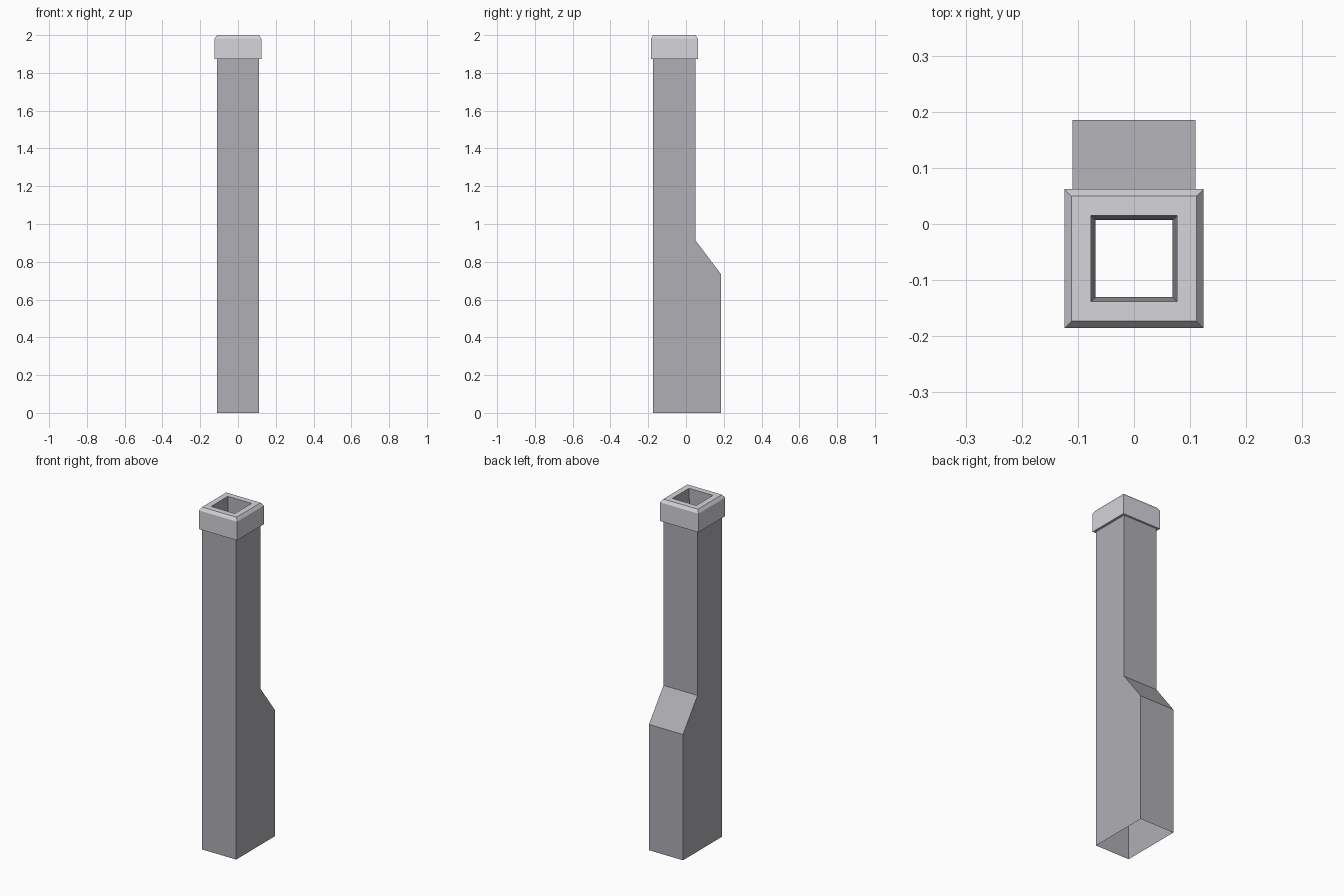
import bpy
import bmesh

if "Cube" in bpy.data.objects:
    bpy.data.objects.remove(bpy.data.objects["Cube"])


def make_object(name, bm, color):
    mesh = bpy.data.meshes.new(name)
    bm.to_mesh(mesh)
    bm.free()
    mat = bpy.data.materials.new(name + "_grey")
    mat.diffuse_color = (*color, 1)
    mat.use_nodes = True
    mat.node_tree.nodes["Principled BSDF"].inputs["Base Color"].default_value = mat.diffuse_color
    mesh.materials.append(mat)
    obj = bpy.data.objects.new(name, mesh)
    bpy.context.collection.objects.link(obj)
    return obj


def ring_tube(name, rings, cy, color):
    """Square rings (half width, z) joined by side walls."""
    bm = bmesh.new()
    loops = [[bm.verts.new((sx * r, cy + sy * r, z))
              for sx, sy in ((-1, -1), (1, -1), (1, 1), (-1, 1))]
             for r, z in rings]
    for a, b in zip(loops, loops[1:]):
        for i in range(4):
            j = (i + 1) % 4
            bm.faces.new((a[i], a[j], b[j], b[i]))
    return make_object(name, bm, color)


HALF_X = 0.11
CAP_BASE = 1.873
CAP_Y = -0.0615
DARK = (0.43, 0.43, 0.46)
LIGHT = (0.67, 0.66, 0.70)

# Chimney stack: side profile (y, z) spanned across x, open at top and bottom
profile = [(-0.174, 0), (0.185, 0), (0.185, 0.735), (0.051, 0.912),
           (0.051, CAP_BASE), (-0.174, CAP_BASE)]
bm = bmesh.new()
left = [bm.verts.new((-HALF_X, y, z)) for y, z in profile]
right = [bm.verts.new((HALF_X, y, z)) for y, z in profile]
bm.faces.new(right)
bm.faces.new(left[::-1])
for i in (1, 2, 3, 5):
    j = (i + 1) % len(profile)
    bm.faces.new((left[i], left[j], right[j], right[i]))
make_object("chimney_stack", bm, DARK)

# Cap: underside lip, outer wall, bevel and top rim
ring_tube("chimney_cap", [(0.1115, CAP_BASE), (0.1238, CAP_BASE),
                          (0.1238, 1.982), (0.1115, 2.0), (0.077, 2.0)],
          CAP_Y, LIGHT)

# Flue: slightly tapered shaft inside the cap
ring_tube("flue", [(0.077, 2.0), (0.069, 1.86)], CAP_Y, DARK)
